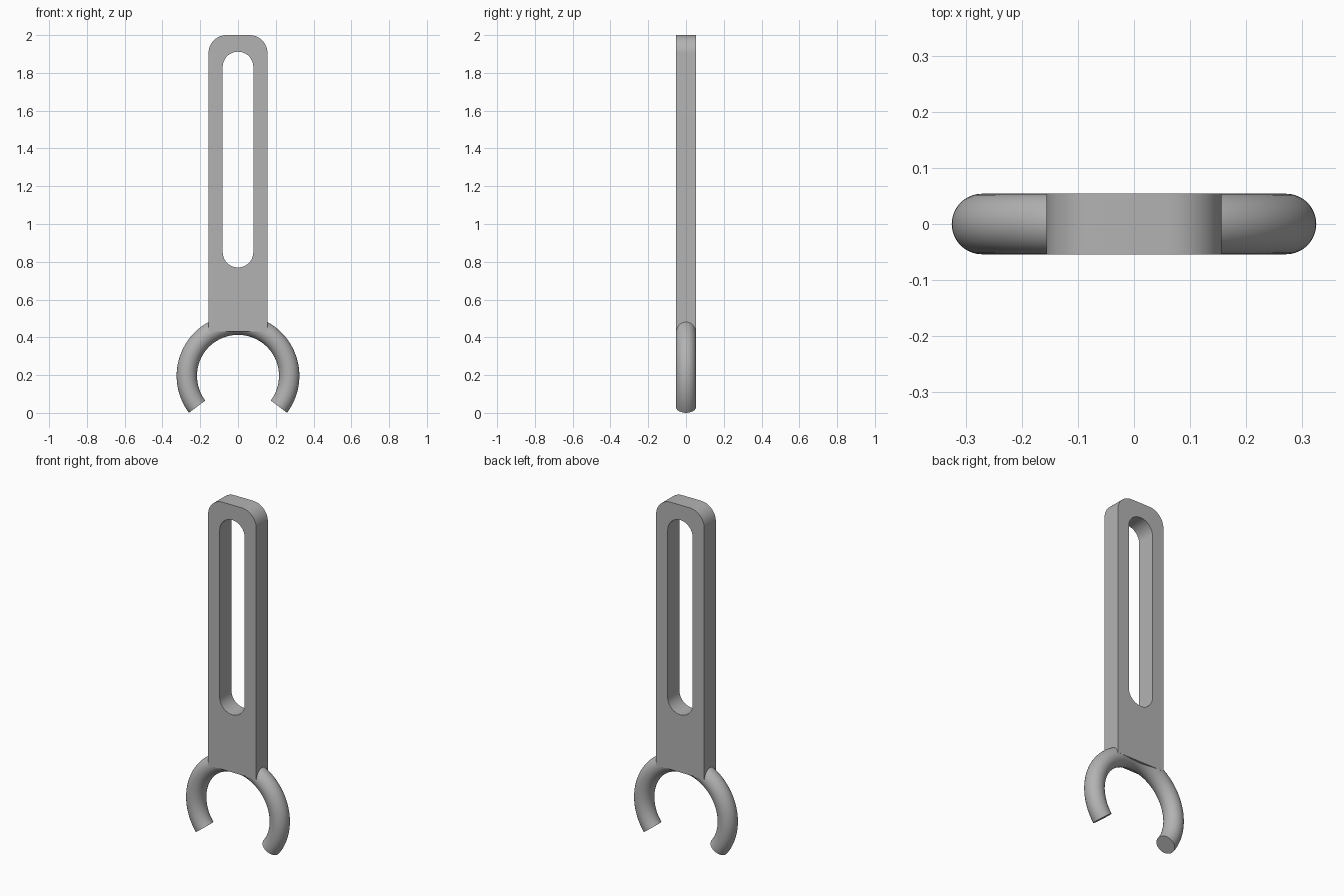
import bpy
import bmesh
from math import cos, sin, pi, radians
from mathutils import Matrix, Vector

if "Cube" in bpy.data.objects:
    bpy.data.objects.remove(bpy.data.objects["Cube"])

HALF_DEPTH = 0.054
HOOK_RADIUS = 0.271
HOOK_Z = 0.196
HOOK_DIP = radians(37)

grey = bpy.data.materials.new("plain grey")
grey.use_nodes = True
colour = (0.45, 0.45, 0.45, 1)
grey.diffuse_color = colour
grey.node_tree.nodes["Principled BSDF"].inputs["Base Color"].default_value = colour


def arc(cx, cz, radius, start, end, steps):
    """Points along an arc, angles in degrees."""
    angles = [radians(start + (end - start) * i / steps) for i in range(steps + 1)]
    return [(cx + radius * cos(a), cz + radius * sin(a)) for a in angles]


def finish(obj):
    bpy.ops.object.select_all(action="DESELECT")
    obj.select_set(True)
    bpy.context.view_layer.objects.active = obj
    if obj.type == "CURVE":
        bpy.ops.object.convert(target="MESH")
        obj = bpy.context.object
    obj.data.materials.clear()
    obj.data.materials.append(grey)
    bpy.ops.object.shade_smooth_by_angle(angle=radians(30))


def slotted_plate(name, outlines):
    """Flat plate from an outer outline and a hole outline."""
    curve = bpy.data.curves.new(name, "CURVE")
    curve.dimensions = "2D"
    curve.fill_mode = "BOTH"
    curve.extrude = HALF_DEPTH
    for points in outlines:
        spline = curve.splines.new("POLY")
        spline.points.add(len(points) - 1)
        for point, (x, z) in zip(spline.points, points):
            point.co = (x, z, 0, 1)
        spline.use_cyclic_u = True
    obj = bpy.data.objects.new(name, curve)
    bpy.context.collection.objects.link(obj)
    obj.rotation_euler.x = pi / 2
    finish(obj)


def open_ring(name):
    """Round bar swept around the y axis, closed with flat ends."""
    bm = bmesh.new()
    start = Matrix.Rotation(HOOK_DIP, 4, "Y")
    place = start @ Matrix.Translation((HOOK_RADIUS, 0, 0)) @ Matrix.Rotation(pi / 2, 4, "X")
    # The circle lies in the x-y plane, square to the sweep direction
    place = start @ Matrix.Translation((HOOK_RADIUS, 0, 0))
    circle = bmesh.ops.create_circle(bm, segments=40, radius=HALF_DEPTH, matrix=place)
    edges = list({e for v in circle["verts"] for e in v.link_edges})
    bmesh.ops.spin(bm, geom=circle["verts"] + edges, cent=(0, 0, 0), axis=(0, 1, 0),
                   angle=-(pi + 2 * HOOK_DIP), steps=72)
    bmesh.ops.holes_fill(bm, edges=[e for e in bm.edges if e.is_boundary], sides=0)
    bmesh.ops.recalc_face_normals(bm, faces=bm.faces)
    bmesh.ops.translate(bm, verts=bm.verts, vec=Vector((0, 0, HOOK_Z)))
    mesh = bpy.data.meshes.new(name)
    bm.to_mesh(mesh)
    bm.free()
    obj = bpy.data.objects.new(name, mesh)
    bpy.context.collection.objects.link(obj)
    finish(obj)


# Handle plate with rounded top corners and a long slot
half_width, bottom, top, corner = 0.156, 0.432, 2.0, 0.095
outer = [(-half_width, bottom), (half_width, bottom)]
outer += arc(half_width - corner, top - corner, corner, 0, 90, 16)
outer += arc(corner - half_width, top - corner, corner, 90, 180, 16)
slot_radius = 0.081
slot = arc(0, 1.912 - slot_radius, slot_radius, 0, 180, 32)
slot += arc(0, 0.77 + slot_radius, slot_radius, 180, 360, 32)
slotted_plate("slotted_handle", [outer, slot])

# Open round hook below the handle
open_ring("open_hook")
